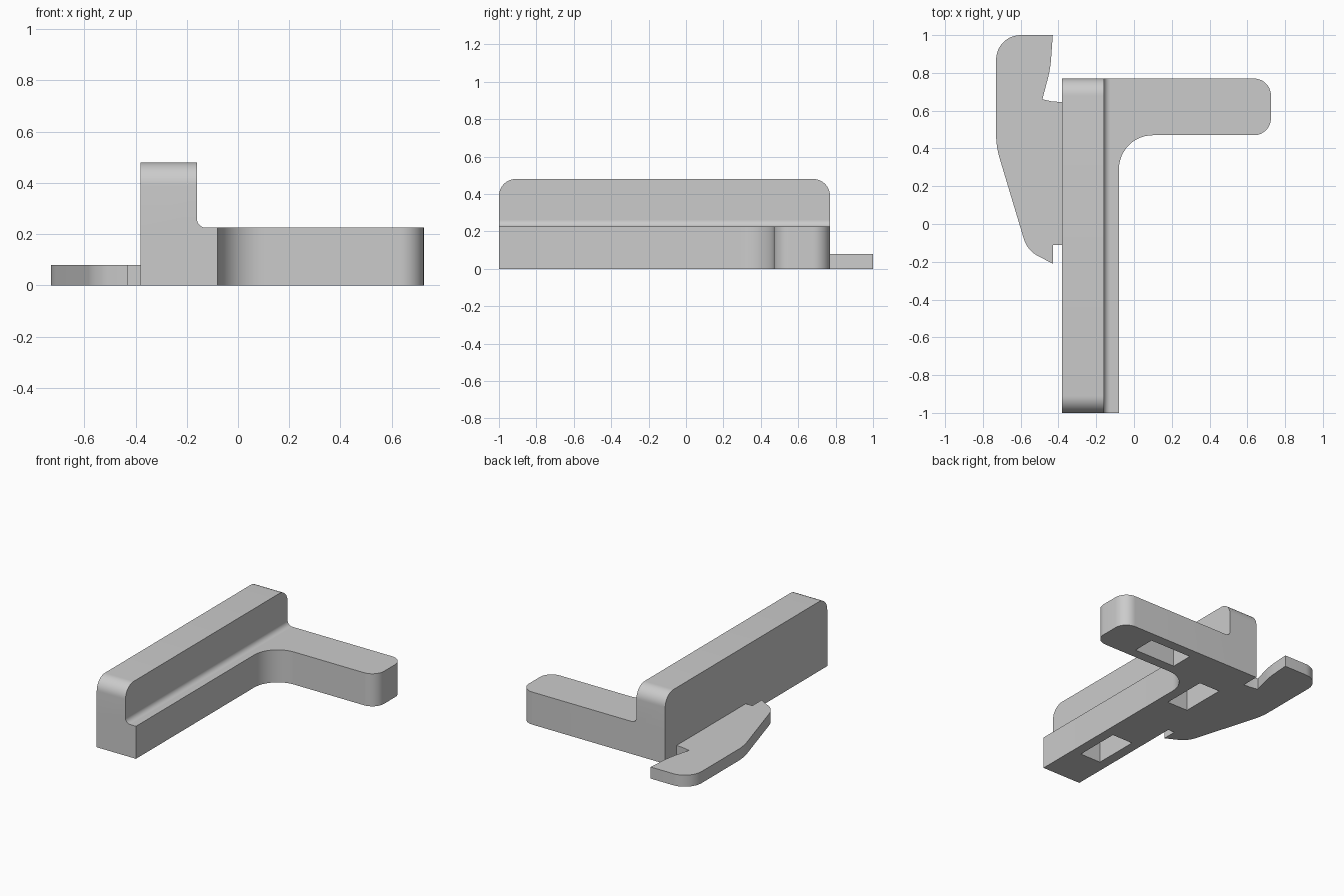
import bpy, bmesh, math
from mathutils import Vector

cube = bpy.data.objects.get("Cube")
if cube:
    bpy.data.objects.remove(cube, do_unlink=True)

grey = bpy.data.materials.new("light_grey")
grey.use_nodes = True
grey.diffuse_color = (0.6, 0.6, 0.6, 1)
grey.node_tree.nodes["Principled BSDF"].inputs["Base Color"].default_value = (0.6, 0.6, 0.6, 1)


def rounded(corners, steps=12):
    """Turn (u, v, radius) corners into an outline with arcs."""
    out = []
    for i, (u, v, r) in enumerate(corners):
        p = Vector((u, v))
        if not r:
            out.append(p)
            continue
        d1 = (Vector(corners[i - 1][:2]) - p).normalized()
        d2 = (Vector(corners[(i + 1) % len(corners)][:2]) - p).normalized()
        half = d1.angle(d2) / 2
        centre = p + (d1 + d2).normalized() * r / math.sin(half)
        start = p + d1 * r / math.tan(half) - centre
        end = p + d2 * r / math.tan(half) - centre
        sweep = start.angle(end)
        for k in range(steps + 1):
            t = k / steps
            out.append(centre + (start * math.sin((1 - t) * sweep)
                                 + end * math.sin(t * sweep)) / math.sin(sweep))
    return out


def prism(name, corners, axis, lo, hi):
    """Extrude an outline along x, y or z."""
    place = {"x": lambda p, w: (w, p.x, p.y),
             "y": lambda p, w: (p.x, w, p.y),
             "z": lambda p, w: (p.x, p.y, w)}[axis]
    outline = rounded(corners)
    bm = bmesh.new()
    a = [bm.verts.new(place(p, lo)) for p in outline]
    b = [bm.verts.new(place(p, hi)) for p in outline]
    bm.faces.new(a)
    bm.faces.new(b)
    for i in range(len(a)):
        j = (i + 1) % len(a)
        bm.faces.new((a[i], a[j], b[j], b[i]))
    bmesh.ops.recalc_face_normals(bm, faces=bm.faces)
    mesh = bpy.data.meshes.new(name)
    bm.to_mesh(mesh)
    bm.free()
    mesh.materials.append(grey)
    ob = bpy.data.objects.new(name, mesh)
    bpy.context.collection.objects.link(ob)
    return ob


def activate(ob):
    bpy.ops.object.select_all(action="DESELECT")
    ob.select_set(True)
    bpy.context.view_layer.objects.active = ob


def combine(target, tool, operation):
    tool.hide_render = True
    mod = target.modifiers.new(operation.lower(), "BOOLEAN")
    mod.operation, mod.solver, mod.object = operation, "EXACT", tool
    activate(target)
    bpy.ops.object.modifier_apply(modifier=mod.name)
    bpy.data.objects.remove(tool, do_unlink=True)


LEFT, WALL, FOOT, END = -0.38, -0.16, -0.08, 0.725
FRONT, BACK, STEP, TOP = -1, 0.77, 0.225, 0.48

# L-shaped base with rounded arm
body = prism("angled_body", [(LEFT, FRONT, 0), (FOOT, FRONT, 0), (FOOT, 0.47, 0.18),
                             (END, 0.47, 0.09), (END, BACK, 0.09), (LEFT, BACK, 0)],
             "z", 0, STEP)

# Tall wall with rounded top ends
wall = prism("wall", [(FRONT, 0, 0), (BACK, 0, 0), (BACK, TOP, 0.09), (FRONT, TOP, 0.09)],
             "x", LEFT, WALL)
combine(body, wall, "UNION")

# Cove where the wall meets the base
cove = prism("cove", [(WALL - 0.05, STEP - 0.05, 0), (WALL + 0.035, STEP - 0.05, 0),
                      (WALL + 0.035, STEP, 0), (WALL, STEP, 0.0349),
                      (WALL, STEP + 0.035, 0), (WALL - 0.05, STEP + 0.035, 0)],
             "y", FRONT, BACK)
combine(body, cove, "UNION")

# Rectangular pockets in the underside
for x, y, w, d in ((0.28, 0.62, 0.16, 0.08), (-0.23, 0.32, 0.08, 0.16),
                   (-0.23, -0.55, 0.08, 0.16)):
    pocket = prism("pocket", [(x - w, y - d, 0), (x + w, y - d, 0),
                              (x + w, y + d, 0), (x - w, y + d, 0)], "z", -0.1, 0.17)
    combine(body, pocket, "DIFFERENCE")

# Thin hooked plate on the side
plate = prism("hooked_plate", [(-0.43, 1, 0), (-0.73, 1, 0.13), (-0.73, 0.41, 0.45),
                               (-0.565, -0.14, 0.15), (-0.43, -0.21, 0), (-0.43, -0.11, 0),
                               (LEFT, -0.11, 0), (LEFT, 0.645, 0), (-0.44, 0.65, 0),
                               (-0.485, 0.66, 0), (-0.443, 0.82, 0.6)], "z", 0, 0.08)

for ob in (body, plate):
    activate(ob)
    bpy.ops.object.shade_smooth_by_angle(angle=math.radians(30))
